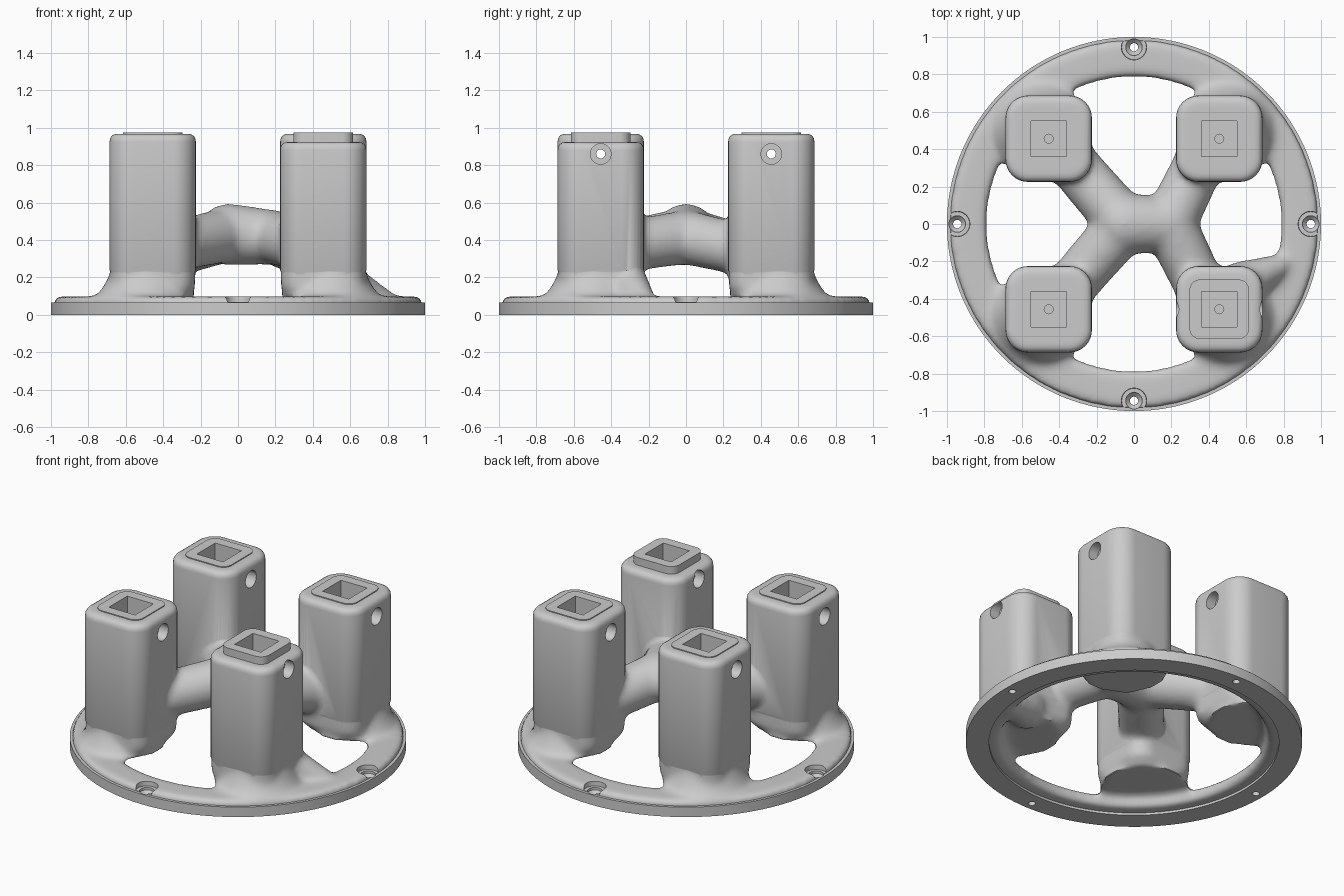
import bpy, bmesh, math
from mathutils import Matrix, Vector

if "Cube" in bpy.data.objects:
    bpy.data.objects.remove(bpy.data.objects["Cube"])

P = 0.456                                   # post centre offset
CORNERS = [(sx, sy) for sx in (-1, 1) for sy in (-1, 1)]


def finish(name, bm):
    bmesh.ops.recalc_face_normals(bm, faces=bm.faces)
    me = bpy.data.meshes.new(name)
    bm.to_mesh(me)
    bm.free()
    ob = bpy.data.objects.new(name, me)
    bpy.context.collection.objects.link(ob)
    return ob


def loft(bm, rings, closed=False):
    """Skin a list of point rings; cap the ends unless closed on itself."""
    rows = [[bm.verts.new(p) for p in r] for r in rings]
    n = len(rows[0])
    pairs = list(zip(rows, rows[1:])) + ([(rows[-1], rows[0])] if closed else [])
    for a, b in pairs:
        for i in range(n):
            j = (i + 1) % n
            bm.faces.new((a[i], a[j], b[j], b[i]))
    if not closed:
        bm.faces.new(rows[0][::-1])
        bm.faces.new(rows[-1])


def lathe(bm, profile, mat=Matrix(), n=32, closed=False):
    loft(bm, [[mat @ Vector((r * math.cos(2 * math.pi * i / n), r * math.sin(2 * math.pi * i / n), z))
               for i in range(n)] for r, z in profile], closed)


def rounded_square(cx, cy, half, rad, z, n=8):
    pts = []
    for k, (sx, sy) in enumerate([(1, 1), (-1, 1), (-1, -1), (1, -1)]):
        for i in range(n + 1):
            a = math.pi / 2 * (k + i / n)
            pts.append(Vector((cx + sx * (half - rad) + rad * math.cos(a),
                               cy + sy * (half - rad) + rad * math.sin(a), z)))
    return pts


def capsule(bm, a, ra, b, rb):
    """Tapered capsule: a lathe along the axis a-b with two round ends."""
    axis = b - a
    length = axis.length
    t = math.asin((ra - rb) / length)       # tangent angle of the taper
    prof = []
    for i in range(9):
        u = -math.pi / 2 + 0.02 + (math.pi / 2 - 0.02 + t) * i / 8
        prof.append((ra * math.cos(u), ra * math.sin(u)))
    for i in range(9):
        u = t + (math.pi / 2 - 0.02 - t) * i / 8
        prof.append((rb * math.cos(u), length + rb * math.sin(u)))
    lathe(bm, prof, Matrix.Translation(a) @ axis.to_track_quat('Z', 'Y').to_matrix().to_4x4())


def bake(ob):
    dg = bpy.context.evaluated_depsgraph_get()
    dg.update()
    me = bpy.data.meshes.new_from_object(ob.evaluated_get(dg))
    ob.modifiers.clear()
    ob.data = me


def boolean(ob, other, op):
    m = ob.modifiers.new(op, 'BOOLEAN')
    m.operation, m.object, m.solver = op, other, 'EXACT'
    bake(ob)
    bpy.data.objects.remove(other)


# organic body: soft ring, post roots, hub arms and side buttress
bm = bmesh.new()
lathe(bm, [(0.785, 0.045), (0.80, 0.015), (0.985, 0.015), (0.985, 0.098), (0.80, 0.098), (0.785, 0.07)],
      n=128, closed=True)
for sx, sy in CORNERS:
    loft(bm, [rounded_square(sx * P, sy * P, h, 0.11, z)
              for h, z in ((0.19, 0.105), (0.226, 0.14), (0.226, 0.62))])
    lathe(bm, [(0.27, 0.09), (0.22, 0.16), (0.18, 0.24)],
          Matrix.Translation((sx * 0.495, sy * 0.495, 0)))
left, right = Vector((-0.05, 0, 0.43)), Vector((0.19, 0, 0.415))
capsule(bm, left, 0.165, right, 0.145)
for sx, sy in CORNERS:
    capsule(bm, right if sx > 0 else left, 0.145,
            Vector((sx * 0.37, sy * 0.37, 0.36 if sy < 0 else 0.33)), 0.135)
capsule(bm, Vector((0.57, -0.32, 0.16)), 0.12, Vector((0.83, -0.2, 0.055)), 0.05)
body = finish("stand_body", bm)
rm = body.modifiers.new("blend", 'REMESH')
rm.mode, rm.voxel_size = 'VOXEL', 0.018
sm = body.modifiers.new("soften", 'SMOOTH')
sm.factor, sm.iterations = 0.5, 18
bake(body)

# crisp base flange
bm = bmesh.new()
lathe(bm, [(0.862, 0), (1.0, 0), (1.0, 0.065), (0.862, 0.065)], n=128, closed=True)
boolean(body, finish("flange", bm), 'UNION')

# crisp posts with rounded shoulders and a raised square lip
bm = bmesh.new()
for sx, sy in CORNERS:
    drop = 0.044 if (sx, sy) == (1, -1) else 0
    secs = [(0.215, 0.11, 0.20), (0.231, 0.12, 0.24), (0.231, 0.12, 0.925 - drop),
            (0.228, 0.117, 0.943 - drop), (0.219, 0.11, 0.957 - drop), (0.205, 0.10, 0.965 - drop),
            (0.185, 0.08, 0.968 - drop), (0.160, 0.06, 0.968 - drop), (0.160, 0.06, 0.974)]
    loft(bm, [rounded_square(sx * P, sy * P, h, r, z) for h, r, z in secs])
boolean(body, finish("posts", bm), 'UNION')

# square pockets
bm = bmesh.new()
for sx, sy in CORNERS:
    bmesh.ops.create_cube(bm, size=1, matrix=Matrix.Translation((sx * P, sy * P, 0.87))
                          @ Matrix.Diagonal((0.19, 0.19, 0.34, 1)))
boolean(body, finish("pocket_cutter", bm), 'DIFFERENCE')

# counterbored cross holes, pocket floor holes and flange screw holes
bm = bmesh.new()
for sx, sy in CORNERS:
    lathe(bm, [(0.055, -0.25), (0.055, -0.165), (0.024, -0.165), (0.024, 0.165), (0.055, 0.165), (0.055, 0.25)],
          Matrix.Translation((sx * P, sy * P, 0.86)) @ Matrix.Rotation(math.pi / 2, 4, 'Y'))
    lathe(bm, [(0.024, 0.5), (0.024, 0.75)], Matrix.Translation((sx * P, sy * P, 0)))
for k in range(4):
    a = k * math.pi / 2
    lathe(bm, [(0.022, -0.05), (0.022, 0.03), (0.044, 0.052), (0.044, 0.068), (0.066, 0.068), (0.074, 0.2)],
          Matrix.Translation((0.945 * math.cos(a), 0.945 * math.sin(a), 0)))
boolean(body, finish("drill_cutter", bm), 'DIFFERENCE')

bpy.ops.object.select_all(action='DESELECT')
body.select_set(True)
bpy.context.view_layer.objects.active = body
bpy.ops.object.shade_smooth_by_angle(angle=math.radians(35))
